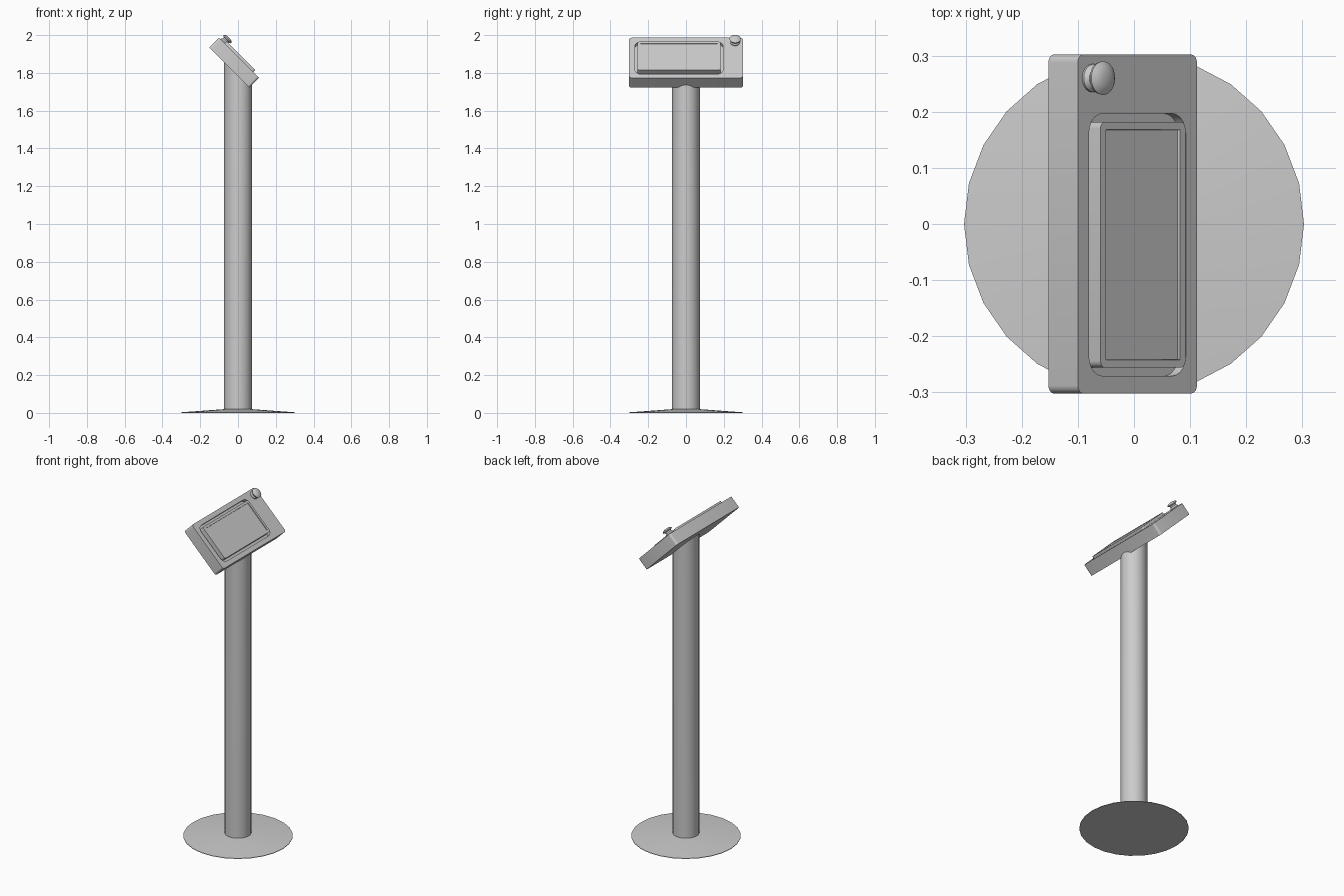
import bpy, bmesh, math
from mathutils import Matrix, Vector

cube = bpy.data.objects.get("Cube")
if cube:
    bpy.data.objects.remove(cube, do_unlink=True)

# Single grey finish
grey = bpy.data.materials.new("satin_grey")
grey.use_nodes = True
colour = (0.6, 0.6, 0.6, 1)
grey.diffuse_color = colour
grey.node_tree.nodes["Principled BSDF"].inputs["Base Color"].default_value = colour

SIDES = 26
# Local frame of the tilted head: origin at the middle of its sloping top face
TILT = Matrix.Translation((0.006, 0, 1.88)) @ Matrix.Rotation(math.radians(45), 4, 'Y')


def finish(name, bm, matrix=None, smooth=True):
    bmesh.ops.recalc_face_normals(bm, faces=bm.faces[:])
    mesh = bpy.data.meshes.new(name)
    bm.to_mesh(mesh)
    bm.free()
    mesh.materials.append(grey)
    obj = bpy.data.objects.new(name, mesh)
    bpy.context.collection.objects.link(obj)
    if matrix:
        obj.matrix_world = matrix
    if smooth:
        shade(obj)
    return obj


def shade(obj):
    bpy.ops.object.select_all(action='DESELECT')
    obj.select_set(True)
    bpy.context.view_layer.objects.active = obj
    bpy.ops.object.shade_smooth_by_angle(angle=math.radians(35))


def rounded_slab(half_x, half_y, radius, low, high, y=0.0, steps=5):
    """Slab with rounded corners; returns the bmesh and its top face."""
    bm = bmesh.new()
    ring = []
    for corner, (sx, sy) in enumerate([(1, 1), (-1, 1), (-1, -1), (1, -1)]):
        for i in range(steps + 1):
            a = math.pi / 2 * (corner + i / steps)
            ring.append(bm.verts.new((sx * (half_x - radius) + radius * math.cos(a),
                                      y + sy * (half_y - radius) + radius * math.sin(a), low)))
    base = bm.faces.new(ring)
    out = bmesh.ops.extrude_face_region(bm, geom=[base], use_keep_orig=True)
    verts = [g for g in out["geom"] if isinstance(g, bmesh.types.BMVert)]
    bmesh.ops.translate(bm, verts=verts, vec=(0, 0, high - low))
    bmesh.ops.recalc_face_normals(bm, faces=bm.faces[:])
    bm.normal_update()
    return bm, max(bm.faces, key=lambda f: f.calc_center_median().z)


def lathe(profile):
    bm = bmesh.new()
    verts = [bm.verts.new((r, 0, z)) for r, z in profile]
    edges = [bm.edges.new(pair) for pair in zip(verts, verts[1:])]
    bmesh.ops.spin(bm, geom=verts + edges, cent=(0, 0, 0), axis=(0, 0, 1),
                   angle=math.tau, steps=SIDES)
    bmesh.ops.remove_doubles(bm, verts=bm.verts[:], dist=0.0001)
    return bm


# Floor plate: very shallow cone
finish("floor_plate", lathe([(0, 0), (0.303, 0), (0.303, 0.003), (0.07, 0.02), (0, 0.02)]))

# Post, with its top slanted to end inside the head
bm = bmesh.new()
bmesh.ops.create_cone(bm, cap_ends=True, segments=SIDES, radius1=0.074, radius2=0.074, depth=2)
for v in bm.verts:
    v.co.z = 1.835 - v.co.x if v.co.z > 0 else 0.012
finish("post", bm)

# Head housing with an off-centre pocket
bm, _ = rounded_slab(0.15, 0.302, 0.014, -0.074, 0)
housing = finish("head_housing", bm, TILT, smooth=False)
bm, _ = rounded_slab(0.122, 0.234, 0.035, -0.02, 0.05, y=-0.037)
cutter = finish("pocket_cutter", bm, TILT, smooth=False)
cutter.hide_render = True
mod = housing.modifiers.new("pocket", 'BOOLEAN')
mod.operation = 'DIFFERENCE'
mod.solver = 'EXACT'
mod.object = cutter
bpy.context.view_layer.update()
bpy.context.view_layer.objects.active = housing
bpy.ops.object.modifier_apply(modifier=mod.name)
bpy.data.objects.remove(cutter, do_unlink=True)
shade(housing)

# Tablet standing proud of the pocket, with a slightly sunken screen
bm, top = rounded_slab(0.107, 0.219, 0.012, -0.022, 0.014, y=-0.037)
bmesh.ops.inset_region(bm, faces=[top], thickness=0.014)
bmesh.ops.inset_region(bm, faces=[top], thickness=0.0005, depth=-0.005)
finish("tablet", bm, TILT)

# Push button: flared stem and domed cap
button = lathe([(0, -0.005), (0.025, -0.005), (0.025, 0.004), (0.019, 0.012), (0.019, 0.02),
                (0.029, 0.023), (0.03, 0.028), (0.022, 0.034), (0.012, 0.037), (0, 0.038)])
finish("push_button", button, TILT @ Matrix.Translation(Vector((-0.114, 0.26, 0))))
